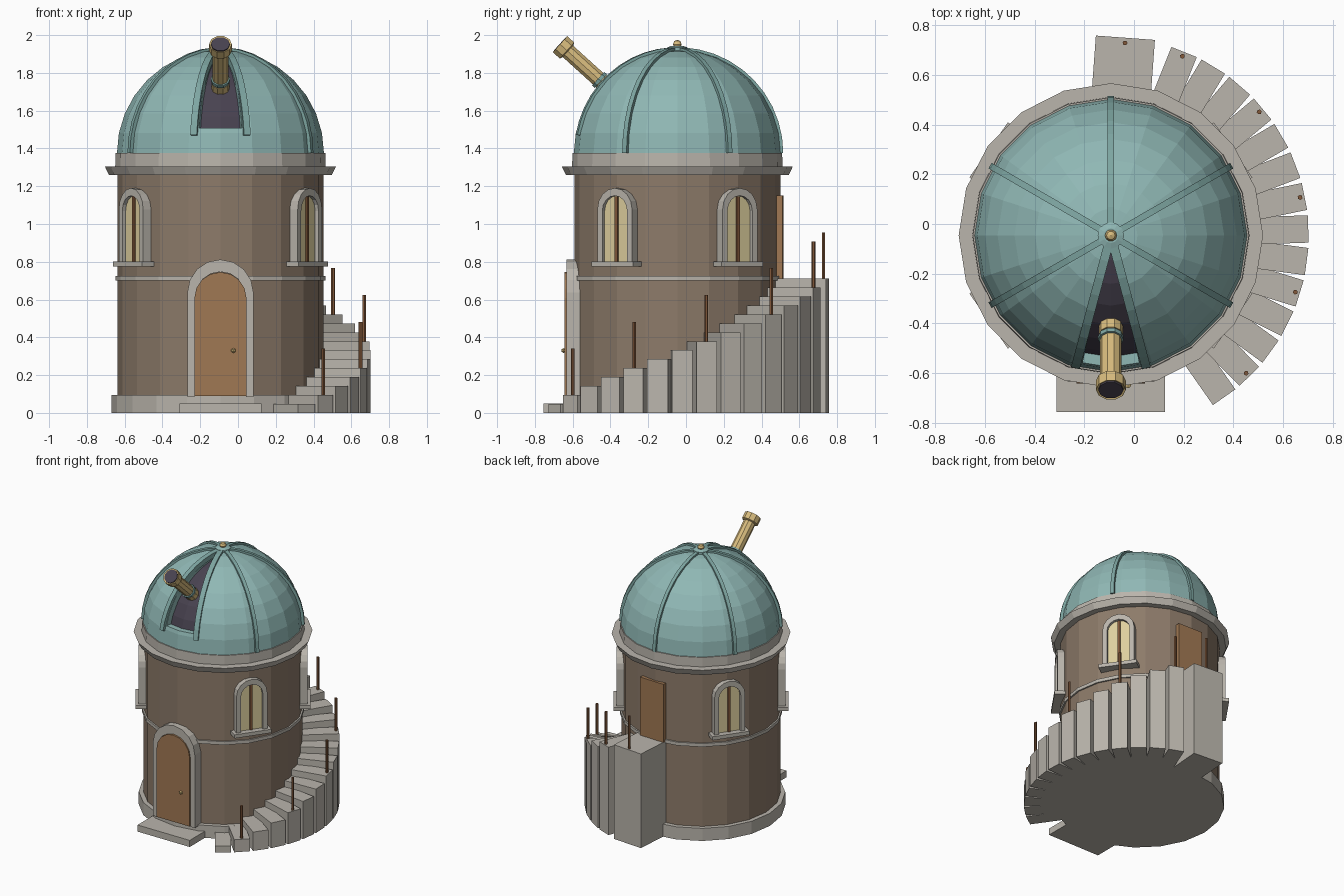
import bpy, bmesh, math
from mathutils import Vector, Matrix

if "Cube" in bpy.data.objects:
    bpy.data.objects.remove(bpy.data.objects["Cube"])

CX, CY = -0.093, -0.046      # tower axis
N = 20                       # sides of the round parts
DOME_Z, DOME_R = 1.375, 0.548


def material(name, r, g, b):
    m = bpy.data.materials.new(name)
    m.diffuse_color = [((c / 255 + 0.055) / 1.055) ** 2.4 for c in (r, g, b)] + [1]
    m.use_nodes = True
    m.node_tree.nodes["Principled BSDF"].inputs["Base Color"].default_value = m.diffuse_color
    return m


STONE = material("pale stone", 186, 181, 172)
WALL = material("brown wall", 141, 123, 106)
COPPER = material("green copper", 144, 184, 181)
TRIM = material("copper trim", 126, 166, 162)
DARK = material("dark interior", 72, 66, 80)
BRASS = material("brass", 216, 188, 126)
WOOD = material("door wood", 160, 120, 83)
POST = material("post wood", 130, 88, 58)
GLASS = material("warm glass", 222, 207, 158)


def finish(name, bm, mat):
    bmesh.ops.recalc_face_normals(bm, faces=bm.faces)
    me = bpy.data.meshes.new(name)
    bm.to_mesh(me)
    bm.free()
    me.materials.append(mat)
    ob = bpy.data.objects.new(name, me)
    bpy.context.collection.objects.link(ob)
    return ob


def lathe(name, profile, mat, n=N, matrix=None):
    """Closed solid turned from (radius, height) points about local z."""
    bm = bmesh.new()
    rings = []
    for r, z in profile:
        if r < 1e-4:
            rings.append([bm.verts.new((0, 0, z))])
        else:
            rings.append([bm.verts.new((r * math.cos(2 * math.pi * i / n),
                                        r * math.sin(2 * math.pi * i / n), z)) for i in range(n)])
    for a, b in zip(rings, rings[1:]):
        for i in range(n):
            j = (i + 1) % n
            if len(b) == 1:
                bm.faces.new((a[i], a[j], b[0]))
            elif len(a) == 1:
                bm.faces.new((a[0], b[j], b[i]))
            else:
                bm.faces.new((a[i], a[j], b[j], b[i]))
    for ring in (rings[0], rings[-1]):
        if len(ring) > 1:
            bm.faces.new(ring)
    bm.transform(matrix or Matrix.Translation((CX, CY, 0)))
    return finish(name, bm, mat)


def place(deg):
    """Local (sideways, up, outward) to world on the tower wall."""
    a = math.radians(deg)
    c, s = math.cos(a), math.sin(a)
    return Matrix(((-s, 0, c, CX), (c, 0, s, CY), (0, 1, 0, 0), (0, 0, 0, 1)))


def box(name, deg, u0, u1, z0, z1, d0, d1, mat):
    bm = bmesh.new()
    bmesh.ops.create_cube(bm, size=1)
    for v in bm.verts:
        v.co = (u1 if v.co.x > 0 else u0, z1 if v.co.y > 0 else z0, d1 if v.co.z > 0 else d0)
    bm.transform(place(deg))
    return finish(name, bm, mat)


def arch(half, z0, top, n=8):
    pts = [(half, z0)]
    pts += [(half * math.cos(math.pi * i / n), top - half + half * math.sin(math.pi * i / n))
            for i in range(n + 1)]
    return pts + [(-half, z0)]


def arch_slab(name, deg, half, z0, top, d0, d1, mat):
    bm = bmesh.new()
    pts = arch(half, z0, top)
    f = bm.faces.new([bm.verts.new((u, z, d0)) for u, z in pts])
    ext = bmesh.ops.extrude_face_region(bm, geom=[f])["geom"]
    for v in ext:
        if isinstance(v, bmesh.types.BMVert):
            v.co.z = d1
    bm.transform(place(deg))
    return finish(name, bm, mat)


def arch_frame(name, deg, outer, inner, z0, top, top_in, d0, d1, mat):
    bm = bmesh.new()
    po, pi = arch(outer, z0, top), arch(inner, z0, top_in)
    loops = [[bm.verts.new((u, z, d)) for u, z in p]
             for p, d in ((po, d0), (po, d1), (pi, d1), (pi, d0))]
    for k in range(4):
        a, b = loops[k], loops[(k + 1) % 4]
        for i in range(len(a) - 1):
            bm.faces.new((a[i], a[i + 1], b[i + 1], b[i]))
    for e in (0, -1):
        bm.faces.new([l[e] for l in loops])
    bm.transform(place(deg))
    return finish(name, bm, mat)


def dome_profile(r, rings=8):
    return [(r * math.cos(math.pi / 2 * i / rings), DOME_Z + r * math.sin(math.pi / 2 * i / rings))
            for i in range(rings + 1)]


def rib(name, deg, half, start, mat, n=10):
    """Strip that follows a meridian of the dome."""
    bm = bmesh.new()
    prev = None
    for i in range(n + 1):
        e = math.radians(start + (87 - start) * i / n)
        ring = [bm.verts.new((u, DOME_Z + r * math.sin(e), r * math.cos(e)))
                for u, r in ((-half, .525), (half, .525), (half, .561), (-half, .561))]
        if prev:
            for k in range(4):
                bm.faces.new((prev[k], prev[(k + 1) % 4], ring[(k + 1) % 4], ring[k]))
        else:
            bm.faces.new(ring)
        prev = ring
    bm.faces.new(prev)
    bm.transform(place(deg))
    return finish(name, bm, mat)


# Tower body
lathe("plinth", [(.577, 0), (.577, .095)], STONE)
lathe("tower_wall", [(.545, .002), (.545, 1.27)], WALL)
lathe("wall_band", [(.556, .70), (.556, .725)], STONE)
lathe("cornice", [(.59, 1.26), (.612, 1.305), (.557, 1.305), (.555, 1.375)], STONE)

# Dome with a wedge-shaped slot cut through to the dark interior
dome = lathe("dome", dome_profile(DOME_R), COPPER)
bm = bmesh.new()
w = math.tan(math.radians(12.5))
low = [bm.verts.new(p) for p in ((CX, CY, 1.507), (CX - w, CY - 1, 1.507), (CX + w, CY - 1, 1.507))]
high = [bm.verts.new(v.co + Vector((0, 0, 1))) for v in low]
bm.faces.new(low)
bm.faces.new(high)
for i in range(3):
    j = (i + 1) % 3
    bm.faces.new((low[i], low[j], high[j], high[i]))
cutter = finish("slot_cutter", bm, COPPER)
cutter.hide_render = True
mod = dome.modifiers.new("slot", "BOOLEAN")
mod.operation, mod.solver, mod.object = "DIFFERENCE", "EXACT", cutter
cut = bpy.data.meshes.new_from_object(dome.evaluated_get(bpy.context.evaluated_depsgraph_get()))
dome.modifiers.clear()
dome.data = cut
bpy.data.objects.remove(cutter)
lathe("dome_interior", dome_profile(.508), DARK)

# Dome ribs, slot rails, cap and finial
for a in (-30, 30, 90, 150, 210):
    rib("dome_rib", a, .013, 0, TRIM)
for a in (-105, -75):
    rib("slot_rail", a, .018, 10, TRIM)
lathe("dome_cap", [(.053, 1.90), (.053, 1.935), (.03, 1.943)], COPPER, 12)
lathe("finial", [(0, 1.925), (.017, 1.933), (.024, 1.951), (.017, 1.968), (0, 1.975)], BRASS, 10)

# Telescope, local z runs backwards from the open end
axis = Vector((0, .74, -.67)).normalized()
tel = Matrix.Translation((CX, -.667, 1.952)) @ axis.to_track_quat("Z", "Y").to_matrix().to_4x4()
lathe("telescope_barrel", [(.043, .03), (.043, .40)], BRASS, 10, tel)
lathe("telescope_hood", [(.05, .006), (.06, 0), (.06, .05), (.045, .056)], BRASS, 10, tel)
lathe("telescope_lens", [(.05, -.002), (.05, .01)], DARK, 10, tel)
lathe("telescope_ring", [(.051, .272), (.051, .292)], TRIM, 10, tel)
lathe("telescope_collar", [(.048, .30), (.048, .41)], BRASS, 10, tel)

# Front door with step
arch_frame("door_frame", -90, .175, .136, .085, .812, .747, .50, .587, STONE)
arch_slab("front_door", -90, .138, .09, .745, .50, .596, WOOD)
lathe("door_knob", [(0, -.013), (.012, -.006), (.012, .006), (0, .013)], BRASS, 8,
      Matrix.Translation((-.024, CY - .602, .33)))
box("door_step", -90, -.218, .218, 0, .05, .45, .709, STONE)

# Four arched windows
for a in (-35, 35, 145, 215):
    arch_frame("window_frame", a, .112, .08, .79, 1.19, 1.15, .50, .578, STONE)
    arch_slab("window_glass", a, .082, .79, 1.152, .50, .556, GLASS)
    box("window_mullion", a, -.009, .009, .80, 1.145, .54, .565, POST)
    box("window_sill", a, -.135, .135, .775, .802, .50, .60, STONE)

# Curved stair, landing, posts and upper door
def post(deg, z):
    lathe("rail_post", [(.01, z), (.01, z + .25)], POST, 6,
          place(deg) @ Matrix.Translation((0, 0, .776)) @ Matrix.Rotation(-math.pi / 2, 4, "X"))


RISE = .0474
for i in range(14):
    a = -55 + 9.48 * i
    box("stair_step", a, -.055, .055, 0, RISE * (i + 1), .48, .794, STONE)
    if i % 3 == 1:
        post(a, RISE * (i + 1) - .005)
box("stair_landing", 85.8, -.119, .119, 0, RISE * 15, .48, .797, STONE)
post(85.8, RISE * 15 - .005)
box("upper_door", 88, -.1, .1, RISE * 15, 1.15, .48, .56, WOOD)
